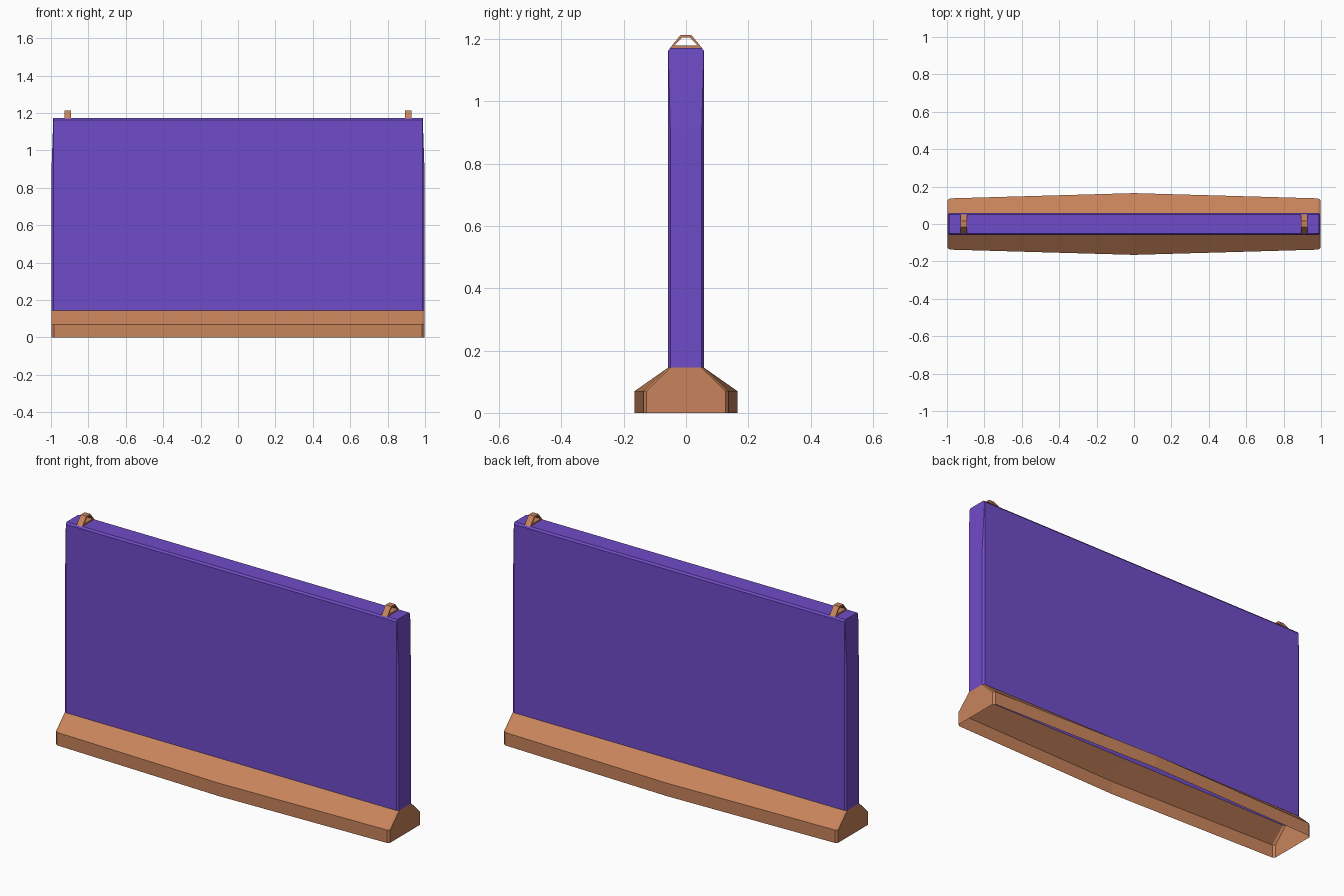
import bpy, bmesh

if "Cube" in bpy.data.objects:
    bpy.data.objects.remove(bpy.data.objects["Cube"])


def material(name, color):
    m = bpy.data.materials.new(name)
    m.diffuse_color = color
    m.use_nodes = True
    m.node_tree.nodes["Principled BSDF"].inputs["Base Color"].default_value = m.diffuse_color
    return m


purple = material("purple", (0.162, 0.072, 0.578, 1))
orange = material("orange", (0.578, 0.230, 0.106, 1))


def ring(z, x_end, y_end, x_side, y_side, y_mid):
    """Ten-point outline with chamfered corners and a middle point per side."""
    half = [(x_end, -y_end), (x_end, y_end), (x_side, y_side), (0, y_mid), (-x_side, y_side)]
    return [(x, y, z) for x, y in half + [(-x, -y) for x, y in half]]


def loft(name, rings, mat, cap_top=False, closed=False):
    """Join matching rings with flat faces."""
    bm = bmesh.new()
    loops = [[bm.verts.new(p) for p in r] for r in rings]
    pairs = list(zip(loops, loops[1:]))
    if closed:
        pairs.append((loops[-1], loops[0]))
    for a, b in pairs:
        n = len(a)
        for i in range(n):
            j = (i + 1) % n
            bm.faces.new((a[i], a[j], b[j], b[i]))
    if cap_top:
        bm.faces.new(loops[-1])
    if closed:
        bmesh.ops.recalc_face_normals(bm, faces=bm.faces)
    mesh = bpy.data.meshes.new(name)
    bm.to_mesh(mesh)
    bm.free()
    mesh.materials.append(mat)
    ob = bpy.data.objects.new(name, mesh)
    bpy.context.collection.objects.link(ob)
    return ob


# Hollow flared foot, open underneath, bulging at mid-length
loft("barrier_base", [
    ring(0.0, 0.997, 0.127, 0.985, 0.137, 0.165),
    ring(0.07, 0.997, 0.127, 0.985, 0.137, 0.165),
    ring(0.145, 0.997, 0.05, 0.987, 0.058, 0.058),
], orange)

# Upright panel: corner chamfers fade out towards the bevelled top
loft("barrier_wall", [
    ring(0.145, 0.997, 0.05, 0.987, 0.058, 0.058),
    ring(0.90, 0.997, 0.05, 0.987, 0.058, 0.058),
    ring(1.162, 0.988, 0.057, 0.987, 0.058, 0.058),
    ring(1.172, 0.988, 0.049, 0.987, 0.05, 0.05),
], purple, cap_top=True)


# Trapezoid lifting loops on top
def frame(x, y_low, z_low, y_high, z_high):
    return [(x, -y_low, z_low), (x, y_low, z_low), (x, y_high, z_high), (x, -y_high, z_high)]


for side, cx in (("left", -0.91), ("right", 0.91)):
    outer, inner = (0.052, 1.171, 0.017, 1.214), (0.038, 1.18, 0.012, 1.206)
    x0, x1 = cx - 0.017, cx + 0.017
    loft("lifting_loop_" + side,
         [frame(x0, *outer), frame(x1, *outer), frame(x1, *inner), frame(x0, *inner)],
         orange, closed=True)
